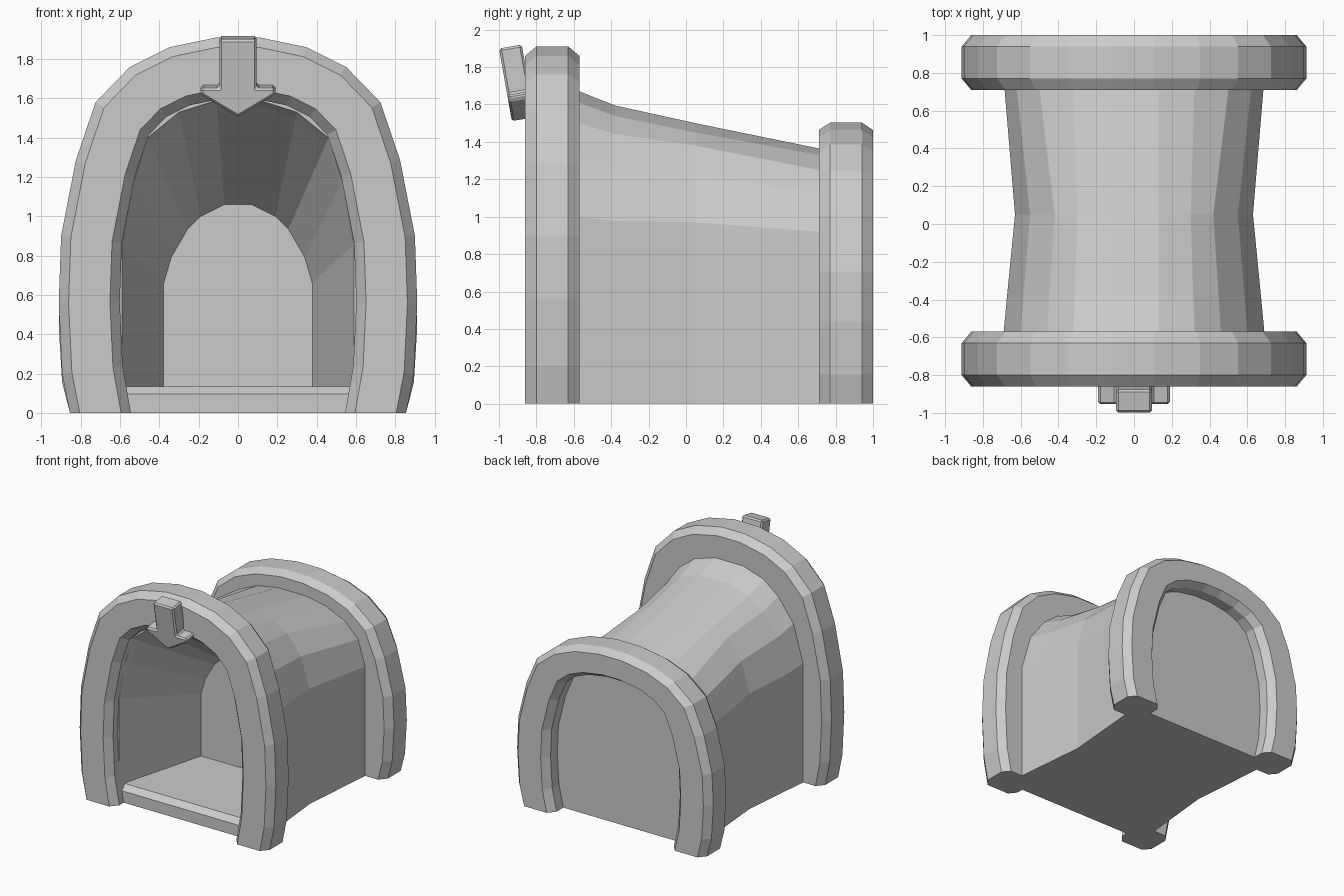
import bpy, bmesh, math
from mathutils import Vector

cube = bpy.data.objects.get("Cube")
if cube:
    bpy.data.objects.remove(cube)

grey = bpy.data.materials.new("plain_grey")
grey.use_nodes = True
colour = (0.6, 0.6, 0.6, 1)
grey.diffuse_color = colour
grey.node_tree.nodes["Principled BSDF"].inputs["Base Color"].default_value = colour


def make_object(name, bm):
    bmesh.ops.recalc_face_normals(bm, faces=bm.faces)
    mesh = bpy.data.meshes.new(name)
    bm.to_mesh(mesh)
    bm.free()
    mesh.materials.append(grey)
    obj = bpy.data.objects.new(name, mesh)
    bpy.context.collection.objects.link(obj)
    return obj


def loft(name, rings):
    """Skin a chain of closed rings and cap both ends."""
    bm = bmesh.new()
    loops = [[bm.verts.new(p) for p in ring] for ring in rings]
    count = len(loops[0])
    for a, b in zip(loops, loops[1:]):
        for i in range(count):
            j = (i + 1) % count
            bm.faces.new((a[i], a[j], b[j], b[i]))
    bm.faces.new(loops[0])
    bm.faces.new(loops[-1])
    return make_object(name, bm)


def mirrored(half):
    """Complete a right-hand profile with its left-hand copy."""
    return half + [(-x, z) for x, z in reversed(half)]


# Rim arches: a chamfered section swept along an arch
ARCH = mirrored([(.855, 0), (.895, .2), (.912, .56), (.9, .9), (.825, 1.285),
                 (.725, 1.58), (.55, 1.76), (.35, 1.86), (.11, 1.91)])
SECTION = [(0, .06), (.05, 0), (.26, 0), (.31, .06),
           (.31, .23), (.26, .29), (.05, .29), (0, .23)]


def inward(points, i):
    """Mitred inward direction, level at the two feet."""
    if i in (0, len(points) - 1):
        return Vector((-1 if i == 0 else 1, 0))
    p, q, r = (Vector(points[k]) for k in (i - 1, i, i + 1))
    normals = [Vector((-d.y, d.x)).normalized() for d in (q - p, r - q)]
    mid = (normals[0] + normals[1]).normalized()
    return mid / mid.dot(normals[0])


def make_arch(name, y0, height):
    rings = []
    for i, point in enumerate(ARCH):
        n = inward(ARCH, i)
        spots = [(Vector(point) + n * depth, y) for depth, y in SECTION]
        rings.append([(s.x, y0 + y, s.y * height) for s, y in spots])
    return loft(name, rings)


make_arch("front_arch", -.86, 1)
make_arch("back_arch", .71, .787)


# Tunnel body: outer shell from back to front, then the hollow going inward
def ring(y, half):
    return [(x, y, z) for x, z in mirrored(half)]


def blend(a, b, t):
    return [tuple(Vector(p).lerp(Vector(q), t)) for p, q in zip(a, b)]


outer_front = [(.69, 0), (.69, 1), (.6, 1.31), (.46, 1.5), (.32, 1.61), (.13, 1.67)]
outer_mid = [(.63, 0), (.63, .97), (.55, 1.22), (.42, 1.38), (.3, 1.45), (.13, 1.5)]
outer_back = [(.685, 0), (.685, .92), (.62, 1.13), (.5, 1.25), (.32, 1.33), (.13, 1.365)]
hollow_front = [(.59, .095), (.59, .86), (.53, 1.18), (.46, 1.4), (.3, 1.53), (.11, 1.59)]
hollow_back = [(.378, .135), (.378, .66), (.34, .79), (.257, .935), (.19, 1), (.07, 1.06)]

sag = [(x, z - .025 * z / 1.67) for x, z in blend(outer_front, outer_mid, .3)]
lip = blend(hollow_front, hollow_back, .06)
lip[0] = (lip[0][0], .135)
loft("tunnel_body", [
    ring(.85, outer_back), ring(.71, outer_back), ring(.05, outer_mid),
    ring(-.38, sag), ring(-.57, outer_front), ring(-.74, outer_front),
    ring(-.74, hollow_front), ring(-.69, lip), ring(.05, hollow_back)])

# Arrow plate: extruded outline leaning forward, softened with a bevel
outline = mirrored([(.19, .115), (.19, .148), (.095, .148), (.095, .4)]) + [(0, 0)]
tilt = math.radians(10)
down = Vector((0, -math.sin(tilt), math.cos(tilt)))
depth = Vector((0, math.cos(tilt), math.sin(tilt))) * .123
tip = Vector((0, -.93, 1.505))
face = [tip + Vector((x, 0, 0)) + down * v for x, v in outline]
arrow = loft("arrow_plate", [face, [p + depth for p in face]])
bevel = arrow.modifiers.new("soft_edges", "BEVEL")
bevel.width = .012
bevel.segments = 1
